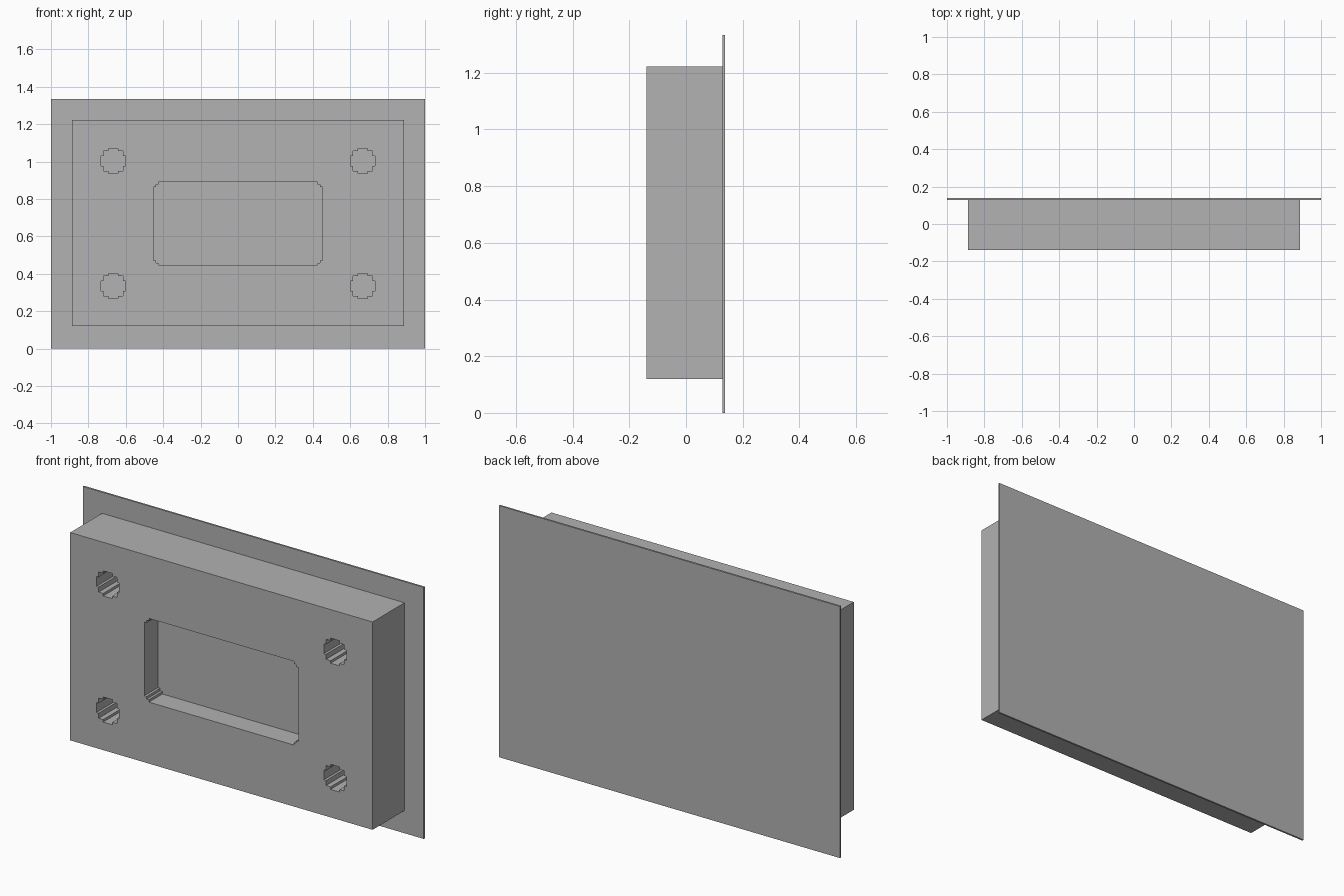
import bpy, bmesh

if "Cube" in bpy.data.objects:
    bpy.data.objects.remove(bpy.data.objects["Cube"])

grey = bpy.data.materials.new("grey")
grey.diffuse_color = (0.445, 0.445, 0.445, 1)
grey.use_nodes = True
grey.node_tree.nodes["Principled BSDF"].inputs["Base Color"].default_value = grey.diffuse_color

STEP = 0.0133                # size of the stair steps on rounded outlines
BACK, JOIN, FRONT = 0.138, 0.128, -0.139
MID_Z = 0.668


def prism(name, outline, y0, y1):
    """Extrude an x-z outline from y0 to y1."""
    bm = bmesh.new()
    face = bm.faces.new([bm.verts.new((x, y0, z)) for x, z in outline])
    new = bmesh.ops.extrude_face_region(bm, geom=[face])["geom"]
    bmesh.ops.translate(bm, vec=(0, y1 - y0, 0),
                        verts=[v for v in new if isinstance(v, bmesh.types.BMVert)])
    bmesh.ops.recalc_face_normals(bm, faces=bm.faces)
    mesh = bpy.data.meshes.new(name)
    bm.to_mesh(mesh)
    bm.free()
    mesh.materials.append(grey)
    obj = bpy.data.objects.new(name, mesh)
    bpy.context.collection.objects.link(obj)
    return obj


def four_fold(quarter, cx, cz):
    """Mirror a first-quadrant outline into a closed loop around a centre."""
    q, r = quarter, quarter[::-1]
    pts = q + [(-x, z) for x, z in r] + [(-x, -z) for x, z in q] + [(x, -z) for x, z in r]
    return [(cx + x, cz + z) for x, z in pts]


# back plate and main block
prism("back_plate", four_fold([(1.0, MID_Z - 0.001)], 0, MID_Z - 0.001), JOIN, BACK)
block = prism("block", four_fold([(0.887, 0.551)], 0, 0.671), FRONT, JOIN)

# central pocket with stepped corners
w, h, s = 0.452, 0.222, STEP
pocket = [(w, h - 2 * s), (w - s, h - 2 * s), (w - s, h - s),
          (w - 2 * s, h - s), (w - 2 * s, h)]
cutters = [prism("pocket_cutter", four_fold(pocket, 0, MID_Z), FRONT - 0.05, FRONT + 0.113)]

# four stepped round holes running back to the plate
hole = [(a * s, b * s) for a, b in [(5, 2), (4, 2), (4, 4), (2, 4), (2, 5)]]
for cx in (-0.667, 0.667):
    for cz in (0.335, 1.004):
        cutters.append(prism("hole_cutter", four_fold(hole, cx, cz), FRONT - 0.05, JOIN + 0.05))

for cutter in cutters:
    mod = block.modifiers.new("cut", "BOOLEAN")
    mod.operation = "DIFFERENCE"
    mod.solver = "EXACT"
    mod.object = cutter
    cutter.hide_render = True

# bake the cuts and drop the cutters
deps = bpy.context.evaluated_depsgraph_get()
cut_mesh = bpy.data.meshes.new_from_object(block.evaluated_get(deps))
block.modifiers.clear()
block.data = cut_mesh
for cutter in cutters:
    bpy.data.objects.remove(cutter)
